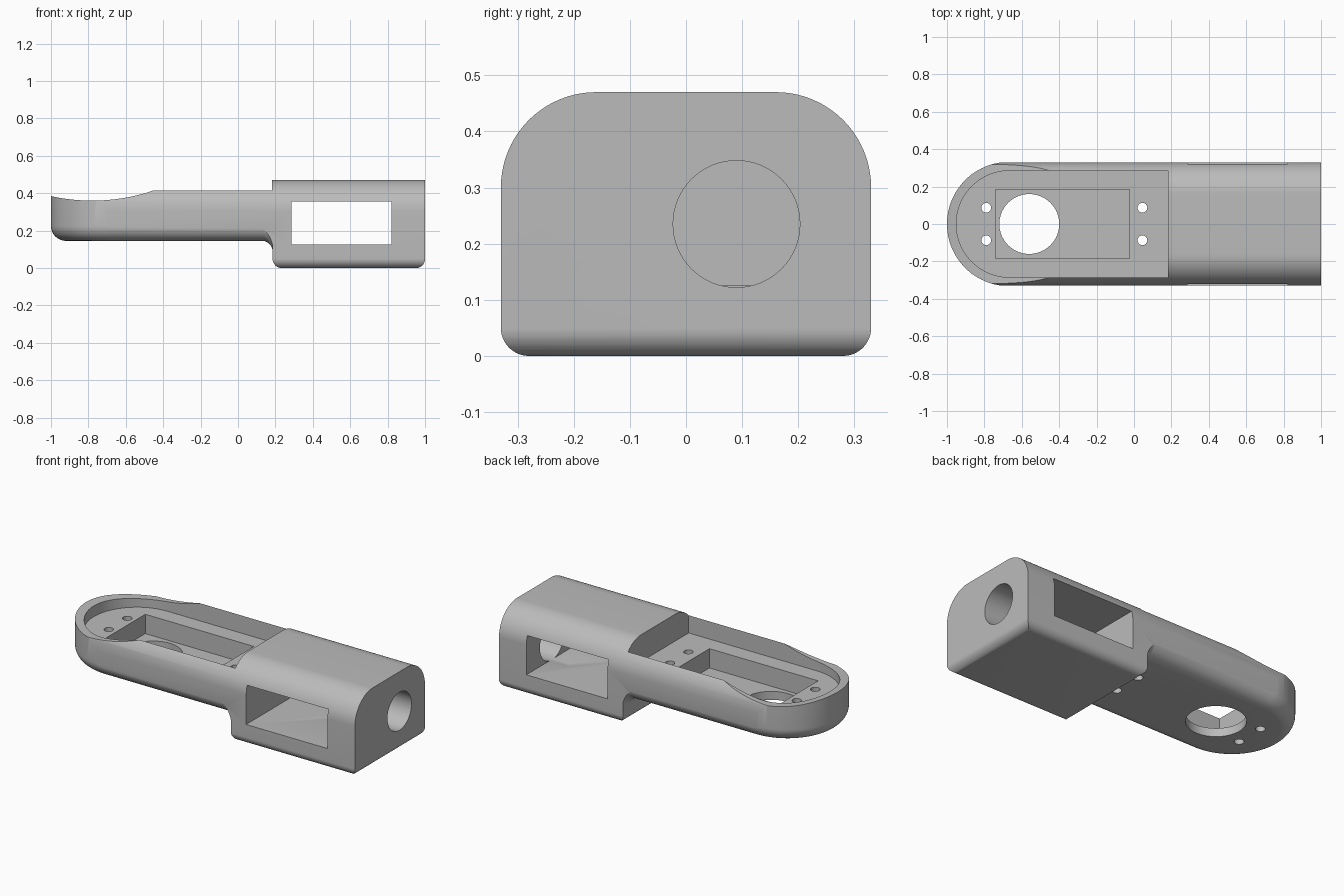
import bpy, bmesh
from math import sin, cos, pi, radians
from mathutils import Vector

cube = bpy.data.objects.get("Cube")
if cube:
    bpy.data.objects.remove(cube, do_unlink=True)

grey = bpy.data.materials.new("plain grey")
grey.use_nodes = True
colour = (0.5, 0.5, 0.5, 1)
grey.diffuse_color = colour
grey.node_tree.nodes["Principled BSDF"].inputs["Base Color"].default_value = colour


def rounded(corners, steps=14):
    """Outline from (u, v, radius) corners, counter-clockwise, square angles."""
    pts = []
    for i, (u, v, r) in enumerate(corners):
        p = Vector((u, v))
        if not r:
            pts.append(p)
            continue
        back = (Vector(corners[i - 1][:2]) - p).normalized() * r
        ahead = (Vector(corners[(i + 1) % len(corners)][:2]) - p).normalized() * r
        for k in range(steps + 1):
            t = k / steps * pi / 2
            pts.append(p + back * (1 - sin(t)) + ahead * (1 - cos(t)))
    return pts


def circle(u, v, r, n=64):
    return [Vector((u + r * cos(2 * pi * k / n), v + r * sin(2 * pi * k / n))) for k in range(n)]


def stadium(cx, r, end, n=48):
    """Plan with a half round at -x and a square end at +x."""
    arc = [Vector((cx - r * sin(pi * k / n), r * cos(pi * k / n))) for k in range(n + 1)]
    return arc + [Vector((end, -r)), Vector((end, r))]


PLACE = {"x": lambda p, d: (d, p.x, p.y),
         "y": lambda p, d: (p.x, d, p.y),
         "z": lambda p, d: (p.x, p.y, d)}


def loft(name, axis, rings):
    """Closed solid through (outline, depth) rings."""
    bm = bmesh.new()
    loops = [[bm.verts.new(PLACE[axis](p, d)) for p in outline] for outline, d in rings]
    for a, b in zip(loops, loops[1:]):
        for i in range(len(a)):
            j = (i + 1) % len(a)
            bm.faces.new((a[i], a[j], b[j], b[i]))
    bm.faces.new(loops[0])
    bm.faces.new(loops[-1])
    bmesh.ops.recalc_face_normals(bm, faces=bm.faces)
    mesh = bpy.data.meshes.new(name)
    bm.to_mesh(mesh)
    bm.free()
    mesh.materials.append(grey)
    obj = bpy.data.objects.new(name, mesh)
    bpy.context.collection.objects.link(obj)
    return obj


def prism(name, axis, outline, lo, hi):
    return loft(name, axis, [(outline, lo), (outline, hi)])


def combine(target, tool, operation):
    mod = target.modifiers.new(tool.name, "BOOLEAN")
    mod.operation, mod.object, mod.solver = operation, tool, "EXACT"
    bpy.context.view_layer.objects.active = target
    bpy.ops.object.modifier_apply(modifier=mod.name)
    bpy.data.objects.remove(tool, do_unlink=True)


def rect(u0, v0, u1, v1):
    return rounded([(u0, v0, 0), (u1, v0, 0), (u1, v1, 0), (u0, v1, 0)])


# Arm with a rounded tip and a rolled lower edge
EDGE, UNDER, HALF = 0.08, 0.145, 0.332
rings = []
for k in range(13):
    t = k / 12 * pi / 2
    rings.append((stadium(-0.668, HALF - EDGE * (1 - sin(t)), 0.3), UNDER + EDGE * (1 - cos(t))))
rings.append((stadium(-0.668, HALF, 0.3), 0.6))
body = loft("housing_body", "z", rings)

# Concave flare where the arm meets the block
FILLET, START = 0.06, 0.125
rings = []
for k in range(13):
    t = k / 12 * pi / 2
    d = FILLET * (1 - cos(t))
    w, z, r = HALF - 0.001 + d, UNDER + 0.001 - d, EDGE + d
    section = rounded([(-w, z, r), (w, z, r), (w, 0.5, 0), (-w, 0.5, 0)])
    rings.append((section, START + FILLET * sin(t)))
rings.append((section, 0.25))
combine(body, loft("flare", "x", rings), "UNION")

# Deep block, then trim everything to the common domed cross-section
block = rounded([(0.185, -0.001, 0.05), (1, -0.001, 0.05), (1, 0.61, 0), (0.185, 0.61, 0)])
combine(body, prism("block", "y", block, -0.5, 0.5), "UNION")
dome = rounded([(-0.33, 0, 0.05), (0.33, 0, 0.05), (0.33, 0.47, 0.17), (-0.33, 0.47, 0.17)], 20)
combine(body, prism("dome", "x", dome, -1.2, 1.2), "INTERSECT")

# Cut-outs: recess, dipped rim, motor pocket, shaft hole, side window, cable hole
FLOOR = 0.31
cuts = [
    prism("recess", "z", stadium(-0.665, 0.285, 0.182), FLOOR, 0.8),
    prism("dipped_rim", "y", circle(-0.78, 1.38, 1.02, 256), -0.6, 0.6),
    prism("motor_pocket", "z", rect(-0.74, -0.185, -0.025, 0.185), 0.195, 0.7),
    prism("shaft_hole", "z", circle(-0.56, 0, 0.16), 0.05, 0.25),
    prism("side_window", "y", rect(0.285, 0.125, 0.82, 0.355), -0.6, 0.6),
    prism("cable_hole", "x", circle(0.09, 0.235, 0.113), 0.7, 1.3),
]
for x in (-0.79, 0.045):
    for y in (-0.087, 0.087):
        cuts.append(prism("screw_hole", "z", circle(x, y, 0.026, 32), 0.05, 0.4))
for cut in cuts:
    combine(body, cut, "DIFFERENCE")

# Smooth rounded surfaces, crisp cut edges
bpy.ops.object.select_all(action="DESELECT")
body.select_set(True)
bpy.context.view_layer.objects.active = body
bpy.ops.object.shade_smooth_by_angle(angle=radians(25))
